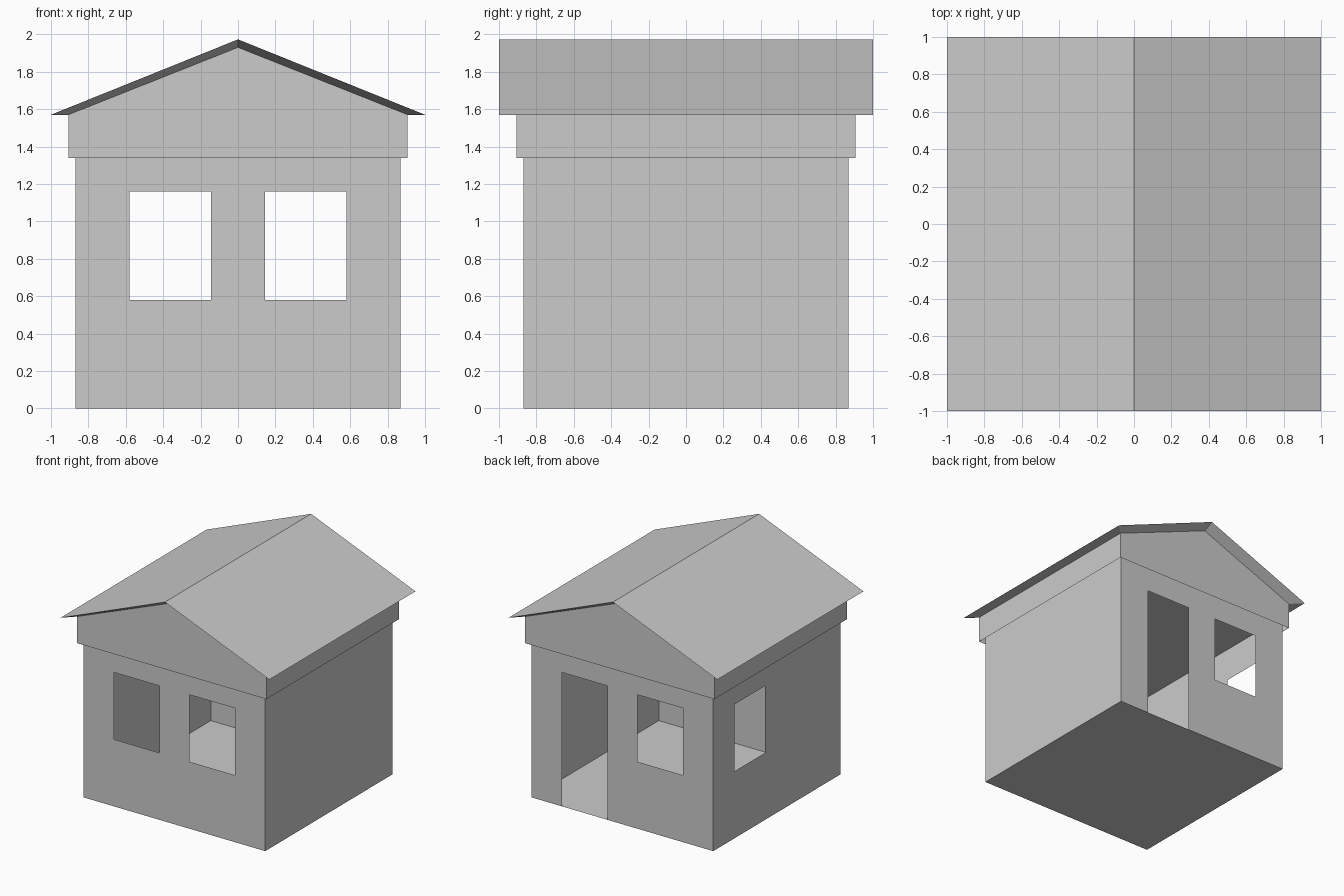
import bpy, bmesh
from math import pi
from mathutils import Matrix, Vector

if "Cube" in bpy.data.objects:
    bpy.data.objects.remove(bpy.data.objects["Cube"])

HALF, WALL_TOP = 0.87, 1.45            # thin-walled room
SKIRT, SKIRT_LOW = 0.907, 1.34         # upper band and gables
EAVE, RIDGE_IN, RIDGE_OUT = 1.57, 1.93, 1.973


def make_object(name, faces):
    """Build one flat-shaded sheet object from corner loops."""
    bm = bmesh.new()
    for loop in faces:
        bm.faces.new([bm.verts.new(p) for p in loop])
    bmesh.ops.remove_doubles(bm, verts=bm.verts[:], dist=0.0005)
    mesh = bpy.data.meshes.new(name)
    bm.to_mesh(mesh)
    bm.free()
    obj = bpy.data.objects.new(name, mesh)
    bpy.context.collection.objects.link(obj)
    return obj


def wall(name, turn, openings):
    """Sheet wall facing -y, gridded around its openings, then turned."""
    xs = sorted({-HALF, HALF, *[o[0] for o in openings], *[o[1] for o in openings]})
    zs = sorted({0, WALL_TOP, *[o[2] for o in openings], *[o[3] for o in openings]})
    rot = Matrix.Rotation(turn, 3, 'Z')
    faces = []
    for x0, x1 in zip(xs, xs[1:]):
        for z0, z1 in zip(zs, zs[1:]):
            cx, cz = (x0 + x1) / 2, (z0 + z1) / 2
            if any(a < cx < b and c < cz < d for a, b, c, d in openings):
                continue
            faces.append([rot @ Vector((x, -HALF, z)) for x, z in
                          ((x0, z0), (x1, z0), (x1, z1), (x0, z1))])
    return make_object(name, faces)


# Walls with windows and door: (x0, x1, z0, z1) as seen from outside
left_win, right_win = (-0.58, -0.145, 0.58, 1.16), (0.145, 0.58, 0.58, 1.16)
wall("front_wall", 0, [left_win, right_win])
wall("right_wall", pi / 2, [])
wall("back_wall", pi, [(-0.58, -0.145, 0, 1.16), right_win])
wall("left_wall", -pi / 2, [(-0.58, -0.165, 0.58, 1.16)])

# Floor and ceiling
h = HALF
for name, z, s in (("floor", 0, -1), ("ceiling", WALL_TOP, 1)):
    make_object(name, [[(-h, -h * s, z), (h, -h * s, z), (h, h * s, z), (-h, h * s, z)]])

# Upper band with gable ends, open at the bottom
k = SKIRT
gable = [(-k, SKIRT_LOW), (k, SKIRT_LOW), (k, EAVE), (0, RIDGE_IN), (-k, EAVE)]
band = []
for s in (-1, 1):
    band.append([(-s * x, s * k, z) for x, z in gable])
    band.append([(s * k, -s * k, SKIRT_LOW), (s * k, s * k, SKIRT_LOW),
                 (s * k, s * k, EAVE), (s * k, -s * k, EAVE)])
make_object("gable_band", band)

# Roof slopes, raked undersides at the gables, and flat eave soffits
roof = []
for s in (-1, 1):
    roof.append([(s, -s, EAVE), (s, s, EAVE), (0, s, RIDGE_OUT), (0, -s, RIDGE_OUT)])
    roof.append([(s, s, EAVE), (s, -s, EAVE), (s * k, -s * k, EAVE), (s * k, s * k, EAVE)])
    for t in (-1, 1):
        rake = [(s, t, EAVE), (s * k, t * k, EAVE), (0, t * k, RIDGE_IN), (0, t, RIDGE_OUT)]
        roof.append(rake if s * t > 0 else rake[::-1])
make_object("roof", roof)
